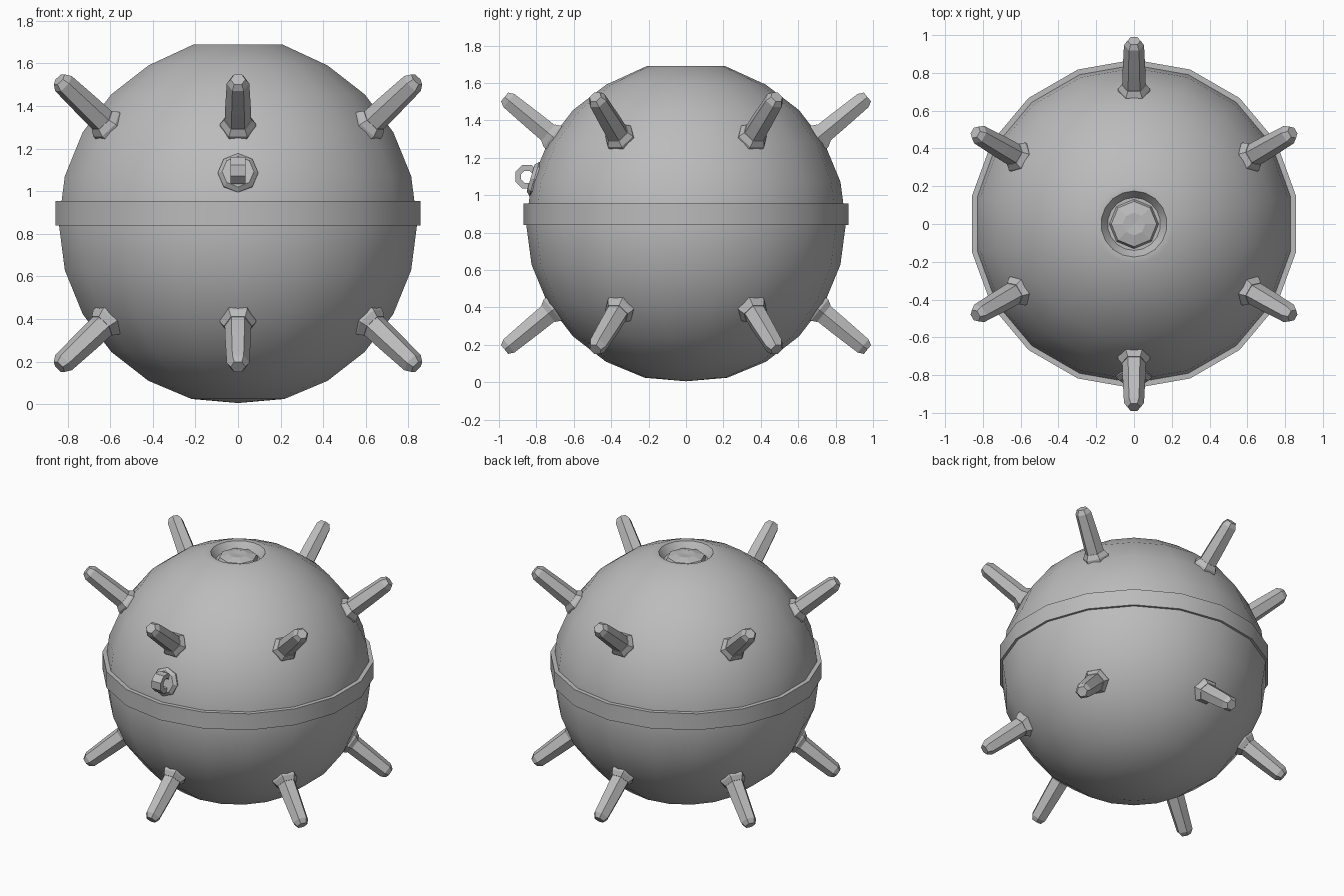
import bpy, math
from mathutils import Vector

cube = bpy.data.objects.get("Cube")
if cube:
    bpy.data.objects.remove(cube)

# Single painted-metal colour
GREY = (0.5, 0.5, 0.5, 1)
metal = bpy.data.materials.new("grey metal")
metal.use_nodes = True
metal.diffuse_color = GREY
metal.node_tree.nodes["Principled BSDF"].inputs["Base Color"].default_value = GREY

CZ, R = 0.85, 0.855       # centre height and radius of the shell


def lathe(name, profile, sides, base=(0, 0, 0), axis=(0, 0, 1), spin=0.0, closed=False, smooth=None):
    """Revolve (radius, height) points about an axis; zero radius makes a pole."""
    rot = Vector((0, 0, 1)).rotation_difference(Vector(axis))
    verts, rings, faces = [], [], []
    for r, h in profile:
        n = 1 if r == 0 else sides
        rings.append([len(verts) + i for i in range(n)])
        for i in range(n):
            a = spin + math.tau * i / sides
            verts.append(rot @ Vector((r * math.cos(a), r * math.sin(a), h)) + Vector(base))
    pairs = list(zip(rings, rings[1:]))
    if closed:
        pairs.append((rings[-1], rings[0]))
    for lo, hi in pairs:
        for i in range(sides):
            j = (i + 1) % sides
            quad = [lo[i % len(lo)], lo[j % len(lo)], hi[j % len(hi)], hi[i % len(hi)]]
            faces.append(list(dict.fromkeys(quad)))
    mesh = bpy.data.meshes.new(name)
    mesh.from_pydata(verts, [], faces)
    mesh.materials.append(metal)
    obj = bpy.data.objects.new(name, mesh)
    bpy.context.collection.objects.link(obj)
    if smooth:
        bpy.ops.object.select_all(action="DESELECT")
        obj.select_set(True)
        bpy.context.view_layer.objects.active = obj
        bpy.ops.object.shade_smooth_by_angle(angle=math.radians(smooth))
    return obj


# Shell: pointed bottom, flattened top with a shallow recess
shell = [(0, 0.005)]
for k in range(1, 12):
    a = math.radians(-90 + 15 * k)
    shell.append((R * math.cos(a), CZ + R * math.sin(a)))
shell[-1] = (0.21, 1.69)
shell += [(0.175, 1.69), (0.14, 1.64), (0, 1.64)]
lathe("shell", shell, 18, spin=math.radians(10), smooth=40)

# Faceted plug sitting inside the recess
lathe("top_plug", [(0.135, 1.63), (0.12, 1.665), (0.06, 1.68), (0, 1.675)], 8)

# Belt around the middle
lathe("belt", [(0.82, 0.84), (0.87, 0.84), (0.87, 0.955), (0.82, 0.955)], 18,
      spin=math.radians(10), closed=True, smooth=30)

# Contact horns: two rings of six, mirrored above and below the belt
for side, word in ((1, "upper"), (-1, "lower")):
    for k in range(6):
        a = math.radians(30 + 60 * k)
        ca, sa = math.cos(a), math.sin(a)
        base = Vector((0.66 * ca, 0.66 * sa, CZ + side * 0.42))
        tip = Vector((0.97 * ca, 0.97 * sa, CZ + side * 0.675))
        axis = (tip - base).normalized()
        length = (tip - base).length
        lathe(f"{word}_horn_{k + 1}",
              [(0.065, 0), (0.06, 0.2), (0.053, length - 0.03), (0.035, length), (0, length)],
              6, base, axis)
        lathe(f"{word}_horn_collar_{k + 1}",
              [(0.085, -0.02), (0.085, 0.07), (0.066, 0.1), (0, 0.1)], 6, base, axis)

# Lifting lug on the front: round foot and upright eye
out = Vector((0, -0.96, 0.28)).normalized()
centre = Vector((0, 0, CZ))
lathe("lug_foot", [(0.095, 0.78), (0.095, 0.845), (0.075, 0.865), (0, 0.865)], 8, centre, out)
lathe("lug_eye", [(0.035, -0.035), (0.068, -0.035), (0.068, 0.035), (0.035, 0.035)], 8,
      centre + out * 0.885, (1, 0, 0), spin=math.radians(22.5), closed=True)
